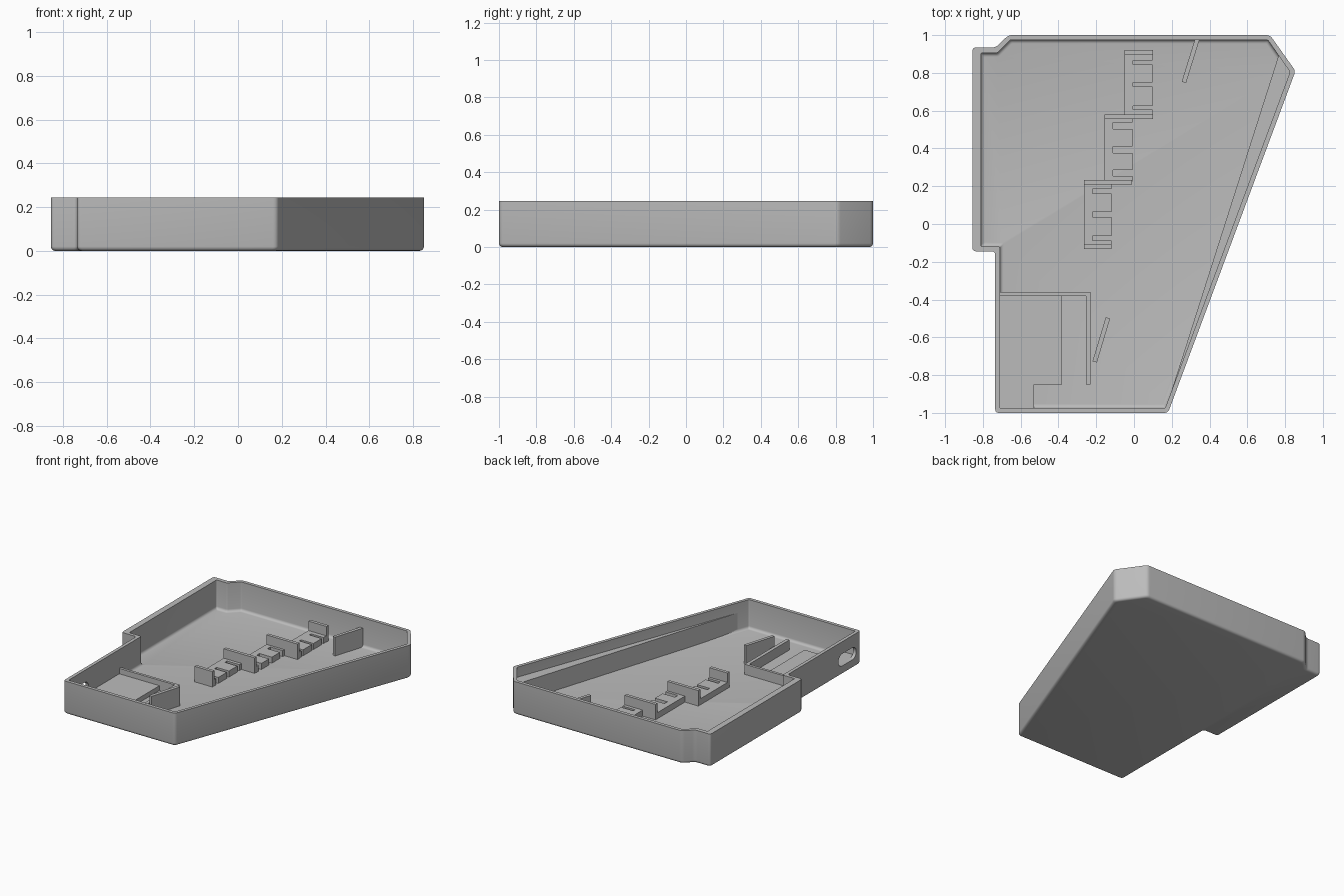
import bpy, bmesh, math
from mathutils import Vector

cube = bpy.data.objects.get("Cube")
if cube:
    bpy.data.objects.remove(cube, do_unlink=True)

grey = bpy.data.materials.new("plain grey")
grey.use_nodes = True
GREY = (0.5, 0.5, 0.5, 1)
grey.diffuse_color = GREY
grey.node_tree.nodes["Principled BSDF"].inputs["Base Color"].default_value = GREY

HEIGHT, FLOOR, FILLET = 0.245, 0.03, 0.02


def make_object(name, bm):
    bmesh.ops.recalc_face_normals(bm, faces=bm.faces)
    mesh = bpy.data.meshes.new(name)
    bm.to_mesh(mesh)
    bm.free()
    mesh.materials.append(grey)
    obj = bpy.data.objects.new(name, mesh)
    bpy.context.collection.objects.link(obj)
    return obj


def inset(poly, d):
    """Move each edge of a counter-clockwise outline inwards by d."""
    pts = [Vector(p) for p in poly]
    result = []
    for i, p in enumerate(pts):
        a = (p - pts[i - 1]).normalized()
        b = (pts[(i + 1) % len(pts)] - p).normalized()
        na, nb = Vector((-a.y, a.x)), Vector((-b.y, b.x))
        result.append(p + (na + nb) * (d / (1 + na.dot(nb))))
    return result


def rounded(poly, d, steps=4):
    """Replace every corner with a small curve."""
    pts = [Vector(p) for p in poly]
    result = []
    for i, p in enumerate(pts):
        a = p + (pts[i - 1] - p).normalized() * d
        b = p + (pts[(i + 1) % len(pts)] - p).normalized() * d
        for k in range(steps + 1):
            t = k / steps
            result.append(a * (1 - t) ** 2 + p * (2 * t * (1 - t)) + b * t * t)
    return result


def prism(name, poly, z0, z1):
    bm = bmesh.new()
    low = [bm.verts.new((x, y, z0)) for x, y in poly]
    high = [bm.verts.new((x, y, z1)) for x, y in poly]
    bm.faces.new(low)
    bm.faces.new(high)
    for i in range(len(poly)):
        bm.faces.new((low[i - 1], low[i], high[i], high[i - 1]))
    return make_object(name, bm)


def box(name, x0, x1, y0, y1, top):
    return prism(name, [(x0, y0), (x1, y0), (x1, y1), (x0, y1)], FLOOR - 0.01, top)


def rib(name, start, end, width, top):
    a, b = Vector(start), Vector(end)
    d = (b - a).normalized() * width / 2
    n = Vector((-d.y, d.x))
    return prism(name, [a - n, b - n, b + n, a + n], FLOOR - 0.01, top)


# Tray shell: outer fillet, wall, rim, inner wall and floor as stacked rings
outer = [(-0.735, -1), (0.18, -1), (0.855, 0.81), (0.72, 1), (-0.665, 1),
         (-0.73, 0.935), (-0.855, 0.935), (-0.855, -0.145), (-0.735, -0.145)]
inner = [(-0.71, -0.975), (0.165, -0.975), (0.826, 0.805), (0.708, 0.975), (-0.655, 0.975),
         (-0.725, 0.905), (-0.81, 0.905), (-0.81, -0.12), (-0.71, -0.12)]
rings = []
arc = [k * math.pi / 8 for k in range(5)]
for a in arc:
    rings.append((rounded(inset(outer, FILLET * (1 - math.sin(a))), 0.02),
                  FILLET * (1 - math.cos(a))))
rings.append((rounded(outer, 0.02), HEIGHT))
rings.append((rounded(inner, 0.008), HEIGHT))
for a in reversed(arc):
    rings.append((rounded(inset(inner, FILLET * (1 - math.sin(a))), 0.008),
                  FLOOR + FILLET * (1 - math.cos(a))))

bm = bmesh.new()
loops = [[bm.verts.new((p.x, p.y, z)) for p in pts] for pts, z in rings]
for la, lb in zip(loops, loops[1:]):
    for i in range(len(la)):
        bm.faces.new((la[i - 1], la[i], lb[i], lb[i - 1]))
bm.faces.new(loops[0])
bm.faces.new(loops[-1])
tray = make_object("tray_shell", bm)

# Rounded port opening through the side wall
bm = bmesh.new()
radius, mid_y, mid_z, half = 0.045, -0.845, 0.11, 0.06
profile = []
for side in (1, -1):
    for k in range(13):
        a = -math.pi / 2 + k * math.pi / 12
        profile.append((mid_y + side * (half + radius * math.cos(a)),
                        mid_z + side * radius * math.sin(a)))
ends = [[bm.verts.new((x, y, z)) for y, z in profile] for x in (-0.8, -0.68)]
bm.faces.new(ends[0])
bm.faces.new(ends[1])
for i in range(len(profile)):
    bm.faces.new((ends[0][i - 1], ends[0][i], ends[1][i], ends[1][i - 1]))
cutter = make_object("port_cutter", bm)
cutter.hide_render = True

cut = tray.modifiers.new("port", "BOOLEAN")
cut.operation, cut.solver, cut.object = "DIFFERENCE", "EXACT", cutter
bpy.ops.object.select_all(action="DESELECT")
tray.select_set(True)
bpy.context.view_layer.objects.active = tray
bpy.ops.object.modifier_apply(modifier="port")
bpy.data.objects.remove(cutter, do_unlink=True)
bpy.ops.object.shade_smooth_by_angle(angle=math.radians(30))

# Tapering ledge along the slanted wall
prism("slanted_ledge", [(0.168, -0.98), (0.832, 0.81), (0.767, 0.897)], FLOOR - 0.01, 0.17)

# Board platform and its fence beside the port
prism("port_platform", [(-0.715, -0.98), (-0.53, -0.98), (-0.53, -0.85), (-0.38, -0.85),
                        (-0.38, -0.375), (-0.715, -0.375)], FLOOR - 0.01, 0.065)
box("fence_back", -0.715, -0.23, -0.38, -0.36, 0.105)
box("fence_side", -0.255, -0.23, -0.85, -0.37, 0.105)

# Slanted locating ribs
rib("front_rib", (-0.208, -0.73), (-0.138, -0.497), 0.024, 0.17)
rib("back_rib", (0.264, 0.75), (0.337, 0.985), 0.024, 0.17)

# Three stepped comb blocks, each with three slots open on one side
combs = [(-0.05, 0.57, 0.91, 0.02, (0.615, 0.738, 0.855)),
         (-0.155, 0.225, 0.565, 0.033, (0.27, 0.393, 0.52)),
         (-0.265, -0.12, 0.22, 0.025, (-0.075, 0.05, 0.173))]
for n, (x, y0, y1, slot, centres) in enumerate(combs, 1):
    back, right = x + 0.045, x + 0.147
    outline = [(x, y0), (right, y0)]
    for c in centres:
        lo, hi = c - slot / 2, c + slot / 2
        outline += [(right, lo), (back, lo), (back, hi), (right, hi)]
    outline += [(right, y1), (x, y1)]
    prism(f"comb_block_{n}", outline, FLOOR - 0.01, 0.075)

# Upright plates between the comb blocks
for n, (x0, x1, y) in enumerate([(-0.05, 0.1, 0.91), (-0.155, 0.1, 0.568),
                                 (-0.265, -0.01, 0.222), (-0.265, -0.118, -0.12)], 1):
    box(f"comb_plate_{n}", x0, x1, y - 0.012, y + 0.012, 0.145)
